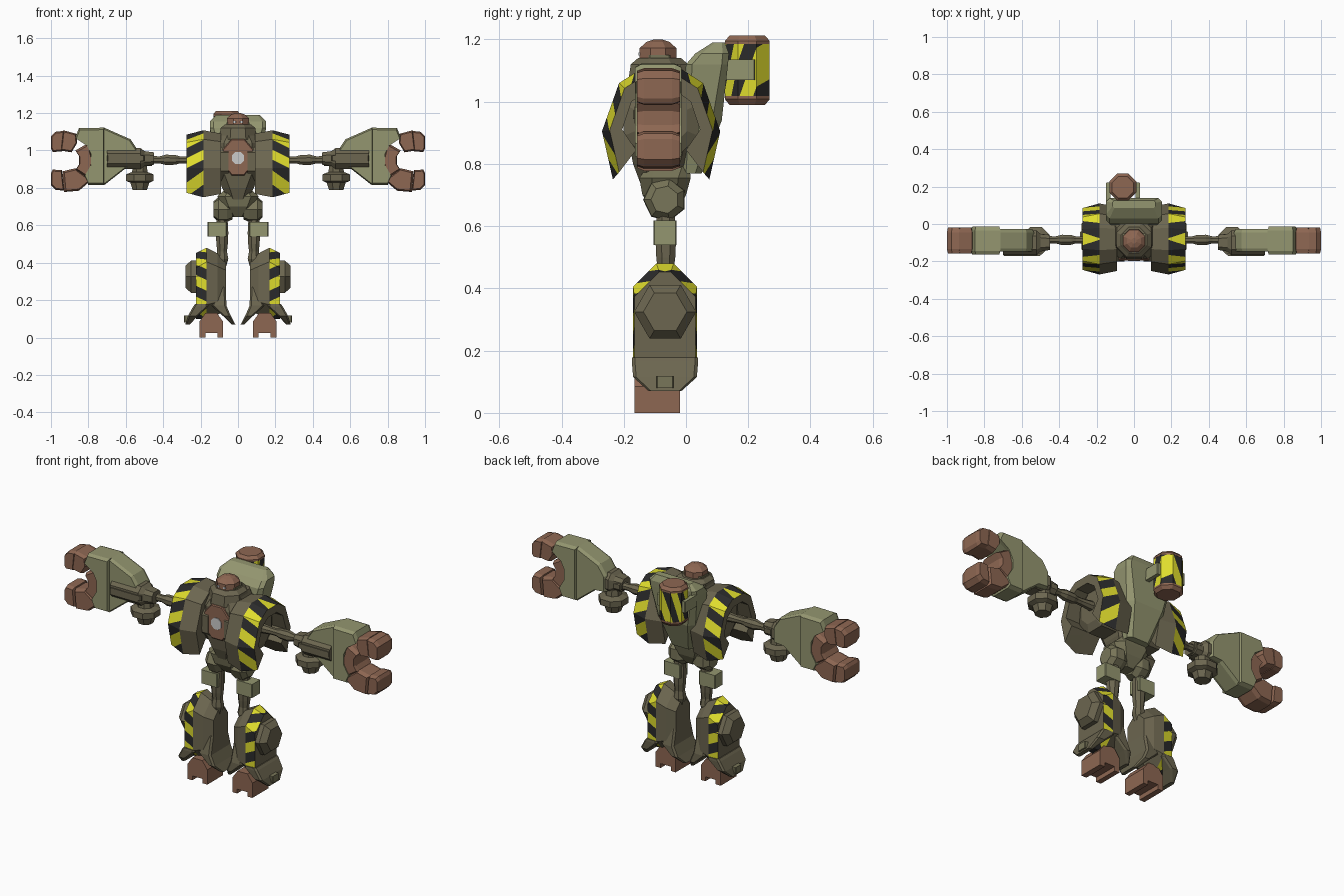
import bpy, bmesh, math
from mathutils import Vector

if "Cube" in bpy.data.objects:
    bpy.data.objects.remove(bpy.data.objects["Cube"])

def material(name, c):
    m = bpy.data.materials.new(name)
    m.diffuse_color = (*c, 1)
    m.use_nodes = True
    m.node_tree.nodes["Principled BSDF"].inputs["Base Color"].default_value = m.diffuse_color
    return m

DARK = material("dark olive", (.150, .133, .080))
MID = material("mid olive", (.190, .180, .100))
LIGHT = material("light olive", (.296, .305, .162))
BROWN = material("brown", (.270, .135, .085))
YELLOW = material("yellow", (.74, .72, .026))
BLACK = material("black", (.024, .024, .024))
WHITE = material("white", (.60, .60, .60))

def loft(name, rings, mat, mirror=False, stripe=(), slant=(0, 0, 1), w=.065, base=(0, 0, 0), split=False):
    """Skin rings of points; bands listed in stripe get hazard stripes, mirrored front to back if split."""
    bm = bmesh.new()
    vs = [[bm.verts.new(p) for p in r] for r in rings]
    k = len(vs[0])
    for i in range(len(vs) - 1):
        for j in range(k):
            f = bm.faces.new((vs[i][j], vs[i][(j + 1) % k], vs[i + 1][(j + 1) % k], vs[i + 1][j]))
            if i in stripe:
                f.material_index = 1
    bm.faces.new(vs[0])
    bm.faces.new(vs[-1])
    bmesh.ops.recalc_face_normals(bm, faces=bm.faces[:])
    if stripe:
        base = Vector(base)
        def cut(fs, co, no):
            geom = fs + list({e for f in fs for e in f.edges}) + list({v for f in fs for v in f.verts})
            bmesh.ops.bisect_plane(bm, geom=geom, dist=1e-5, plane_co=co, plane_no=no)
        def banded(sg):
            return [f for f in bm.faces if f.material_index and
                    (not split or (f.calc_center_median().y - base.y) * sg > 0)]
        if split:
            cut([f for f in bm.faces if f.material_index], base, Vector((0, 1, 0)))
        for sg in ((1, -1) if split else (1,)):
            d = Vector((slant[0], slant[1] * sg, slant[2])).normalized()
            ds = [(v.co - base).dot(d) for f in banded(sg) for v in f.verts]
            for s in range(math.floor(min(ds) / w), math.ceil(max(ds) / w) + 1):
                cut(banded(sg), base + d * (s * w), d)
            for f in banded(sg):
                f.material_index = 1 + math.floor((f.calc_center_median() - base).dot(d) / w) % 2
    me = bpy.data.meshes.new(name)
    bm.to_mesh(me)
    bm.free()
    for m in ([mat, YELLOW, BLACK] if stripe else [mat]):
        me.materials.append(m)
    ob = bpy.data.objects.new(name, me)
    bpy.context.collection.objects.link(ob)
    if mirror:
        ob.modifiers.new("mirror", 'MIRROR').use_axis[0] = True
    return ob

def put(axis, t, u, v):
    return {'x': (t, u, v), 'y': (u, t, v), 'z': (u, v, t)}[axis]

def ring(axis, t, pts, s=1, c=None):
    if c is None:
        c = [(min(p[i] for p in pts) + max(p[i] for p in pts)) / 2 for i in (0, 1)]
    return [put(axis, t, c[0] + (u - c[0]) * s, c[1] + (v - c[1]) * s) for u, v in pts]

def extr(name, axis, pts, levels, mat, mirror=False, **kw):
    """Extrude a profile through (position, scale) levels."""
    return loft(name, [ring(axis, t, pts, s) for t, s in levels], mat, mirror, **kw)

def poly(n, cu, cv, ru, rv=None, rot=.5):
    return [(cu + ru * math.cos((i + rot) * math.tau / n),
             cv + (rv or ru) * math.sin((i + rot) * math.tau / n)) for i in range(n)]

def turn(name, axis, c, levels, mat, mirror=False, n=8, rot=.5, **kw):
    """Stack regular polygons: (position, radius) levels along an axis."""
    return loft(name, [ring(axis, t, poly(n, *c, r, rot=rot)) for t, r in levels], mat, mirror, **kw)

def cham(u0, u1, v0, v1, c):
    return [(u0 + c, v0), (u1 - c, v0), (u1, v0 + c), (u1, v1 - c),
            (u1 - c, v1), (u0 + c, v1), (u0, v1 - c), (u0, v0 + c)]

def box(name, x, y, z, mat, mirror=False, c=.004):
    return extr(name, 'z', cham(*x, *y, c), [(z[0], 1), (z[1], 1)], mat, mirror)

def stack(name, axis, rows, mat, mirror=False, **kw):
    """Loft chamfered rectangles: rows of (t, u0, u1, v0, v1, chamfer)."""
    return loft(name, [ring(axis, r[0], cham(*r[1:])) for r in rows], mat, mirror, **kw)

# Torso with chest plate and lamp
stack("torso", 'z', [(.72, -.04, .04, -.14, -.03, .02), (.80, -.085, .085, -.17, .02, .04),
                     (.88, -.115, .115, -.185, .04, .04), (1.04, -.115, .115, -.185, .04, .04),
                     (1.12, -.09, .09, -.15, .03, .05)], DARK)
extr("chest_plate", 'y', poly(8, 0, .965, .088, .105), [(-.15, 1.03), (-.19, 1), (-.195, .95)], BROWN)
extr("chest_lamp", 'y', poly(8, 0, .96, .035), [(-.19, 1), (-.199, 1)], WHITE)

# Head and collar
turn("collar", 'z', (0, -.085), [(1.06, .11), (1.12, .10), (1.14, .075)], DARK)
turn("head", 'z', (0, -.09), [(1.10, .055), (1.14, .065), (1.172, .064), (1.192, .04), (1.20, .015)], BROWN)
box("cheek_guard", (.04, .062), (-.12, -.05), (1.10, 1.15), MID, True)
box("eye", (.012, .026), (-.153, -.145), (1.148, 1.158), WHITE, True, .001)

# Shoulder arches with striped outer band
half = [(-.155, .75), (-.19, .905), (-.135, 1.06), (-.06, 1.108)]
inner = [(-.08, .845), (-.125, .91), (-.095, 1.0), (-.04, 1.04)]
def arch(h):
    h = [(y - .08, z) for y, z in h]
    return h + [(-.16 - y, z) for y, z in reversed(h)]
guard = loft("shoulder_guard",
             [ring('x', x, arch(half), s, (-.08, .93)) + ring('x', x, arch(inner))[::-1]
              for x, s in ((.09, .90), (.185, 1), (.275, .87))],
             DARK, True, stripe=(1,), slant=(.45, -.6, 1), w=.052, base=(.23, -.08, 1.085), split=True)
# The lining of the arch stays plain
for p in guard.data.polygons:
    if p.normal.dot(Vector((0, p.center.y + .08, p.center.z - .93))) < 0:
        p.material_index = 0
turn("shoulder_socket", 'x', (-.08, .94), [(.05, .13), (.19, .13), (.21, .09)], DARK, True)

# Arms
turn("arm_bone", 'x', (-.085, .95), [(.18, .03), (.28, .02), (.31, .02), (.335, .028), (.385, .03),
     (.42, .02), (.455, .022), (.46, .035), (.50, .035)], DARK, True)
extr("forearm", 'x', cham(-.165, -.035, .902, 1.012, .028),
     [(.45, .6), (.50, .72), (.52, 1), (.70, 1)], DARK, True)
box("forearm_rib", (.50, .70), (-.17, -.155), (.945, .972), DARK, True)
turn("elbow_knob", 'z', (.525, -.09), [(.92, .04), (.885, .045), (.872, .08), (.838, .08),
     (.828, .055), (.79, .042)], DARK, True)
# Hand shell: slim wrist half behind the forearm block, full-depth grip half
wrist = [(.535, .91), (.60, .905), (.715, .815), (.78, .815), (.78, 1.12), (.715, 1.122), (.575, 1.06), (.535, 1.0)]
extr("wrist_shell", 'y', wrist, [(-.148, .93), (-.13, 1), (-.045, 1), (-.026, .93)], LIGHT, True)
grip = [(.715, .815), (.80, .815), (.82, .86), (.785, .92), (.785, .98),
        (.81, 1.03), (.87, 1.07), (.85, 1.12), (.715, 1.122)]
extr("hand_shell", 'y', grip, [(-.164, .93), (-.145, 1), (-.035, 1), (-.014, .93)], LIGHT, True)

# Claws
thick = [(-.158, .85), (-.135, 1), (-.045, 1), (-.02, .85)]
palm = [(.80, .85), (.87, .895), (.85, .925), (.85, .97), (.87, 1.0), (.80, 1.04), (.775, .945)]
extr("palm", 'y', palm, thick, BROWN, True)
base = [(.86, 1.04), (.865, 1.09), (.935, 1.108), (.948, 1.0), (.89, .99)]
tip = [(.93, 1.105), (.975, 1.10), (1.0, 1.075), (1.0, 1.01), (.99, .992), (.942, .995)]
low = [(.785, .84), (.85, .785), (.93, .778), (.94, .888), (.87, .905)]
extr("upper_finger_base", 'y', base, thick, BROWN, True)
extr("upper_finger_tip", 'y', tip, thick, BROWN, True)
extr("lower_finger_base", 'y', low, thick, BROWN, True)
extr("lower_finger_tip", 'y', [(x, 1.89 - z) for x, z in tip], thick, BROWN, True)

# Backpack and striped canister
stack("backpack", 'z', [(.77, -.07, .07, -.02, .05, .02), (.94, -.12, .12, -.02, .115, .03),
                        (1.12, -.15, .15, .0, .135, .02), (1.155, -.15, .15, .03, .138, .02),
                        (1.19, -.115, .115, .085, .125, .01)], LIGHT)
turn("canister", 'z', (-.06, .197), [(1.01, .077), (1.19, .077)], BROWN,
     stripe=(0,), slant=(.8, 1, -.35), w=.033)
turn("canister_top", 'z', (-.06, .197), [(1.185, .078), (1.195, .078), (1.212, .062)], BROWN)
turn("canister_base", 'z', (-.06, .197), [(.99, .062), (1.008, .078), (1.018, .078)], BROWN)
for x in (-.15, .008):
    box("canister_clamp", (x, x + .025), (.11, .222), (1.07, 1.135), LIGHT)

# Pelvis and thighs
stack("pelvis", 'z', [(.645, -.03, .03, -.10, -.03, .01), (.70, -.08, .08, -.14, .0, .03),
                      (.755, -.11, .11, -.15, .015, .04), (.80, -.06, .06, -.12, .01, .02)], MID)
turn("hip_joint", 'x', (-.068, .685), [(.03, .055), (.06, .07), (.105, .068), (.13, .045)], MID, True, n=7)
turn("thigh_bone", 'z', (.085, -.065), [(.66, .03), (.56, .036), (.50, .033), (.46, .028),
     (.42, .036), (.37, .02)], DARK, True)
box("thigh_block", (.06, .163), (-.105, -.03), (.54, .618), LIGHT, True)

# Shins with striped edge, knee caps and flared cuffs
stack("shin", 'x', [(.065, -.13, .0, .15, .40, .04), (.11, -.16, .025, .12, .45, .07),
                    (.168, -.17, .035, .10, .48, .075), (.225, -.166, .031, .10, .452, .08)],
      DARK, True, stripe=(2,), slant=(-.5, -.5, 1), w=.047, base=(.2, -.067, .445), split=True)
extr("knee_cap", 'x', poly(6, -.067, .325, .1, rot=0), [(.20, 1), (.25, 1), (.28, .7)], DARK, True)
stack("outer_cuff", 'z', [(.178, .16, .23, -.173, .038, .01), (.165, .16, .24, -.174, .039, .01),
                          (.115, .215, .268, -.17, .035, .01), (.07, .258, .282, -.12, -.015, .008)], DARK, True)
stack("inner_cuff", 'z', [(.27, .065, .11, -.14, .005, .01), (.17, .062, .14, -.165, .03, .01),
                          (.115, .038, .08, -.165, .03, .01), (.07, .014, .034, -.12, -.015, .008)], DARK, True)
box("cuff_latch", (.262, .288), (-.095, -.04), (.08, .118), MID, True)

# Feet with a notched sole
foot = [(.08, 0), (.11, 0), (.11, .025), (.175, .025), (.175, 0), (.207, 0),
        (.207, .085), (.175, .13), (.112, .13), (.08, .085)]
extr("foot", 'y', foot, [(-.165, 1), (-.02, 1)], BROWN, True)
